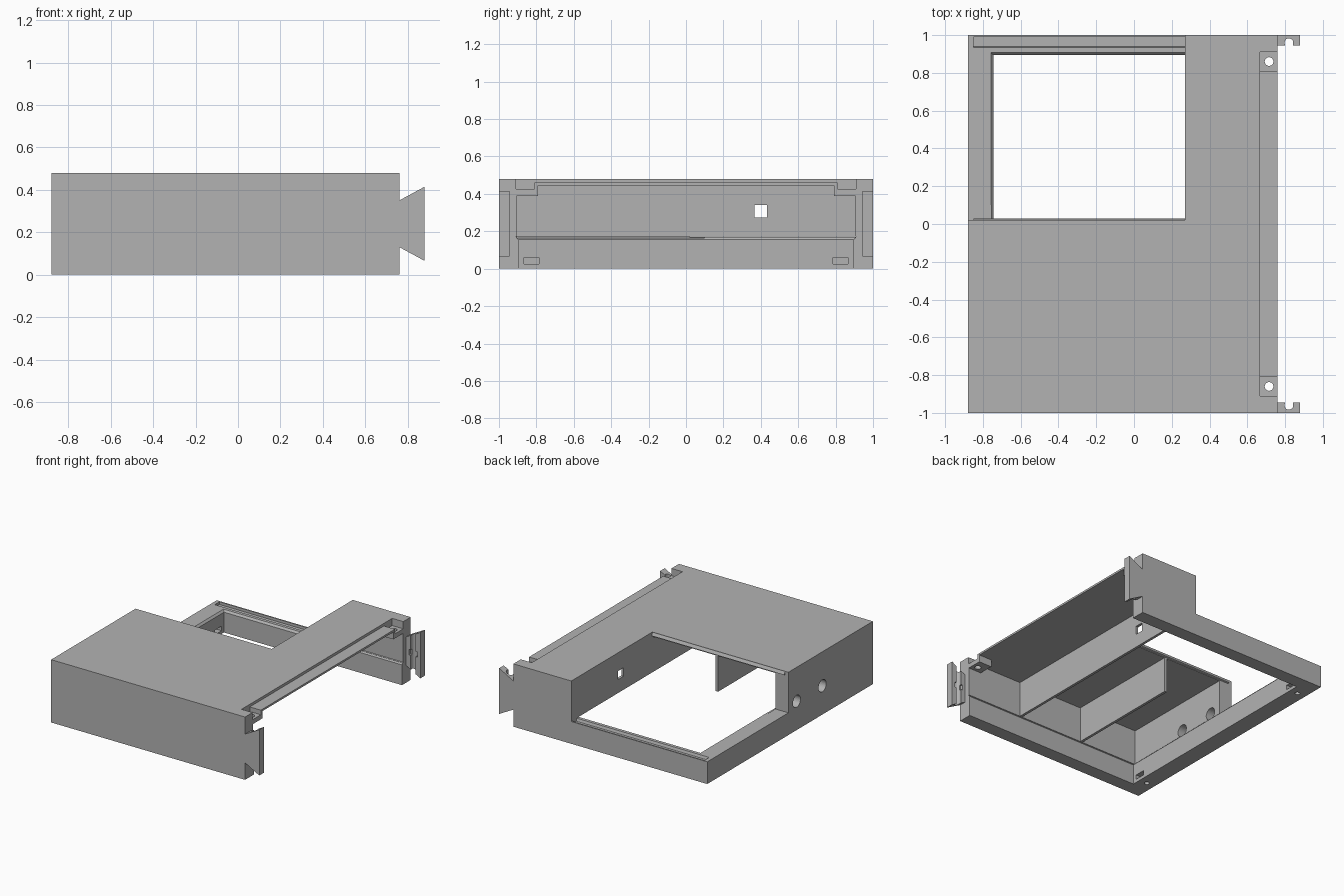
import bpy, bmesh
from mathutils import Vector

if "Cube" in bpy.data.objects:
    bpy.data.objects.remove(bpy.data.objects["Cube"], do_unlink=True)

grey = bpy.data.materials.new("plain_grey")
grey.use_nodes = True
grey.diffuse_color = (0.45, 0.45, 0.45, 1)
grey.node_tree.nodes["Principled BSDF"].inputs["Base Color"].default_value = (0.45, 0.45, 0.45, 1)


def make(name, bm):
    bmesh.ops.recalc_face_normals(bm, faces=bm.faces[:])
    mesh = bpy.data.meshes.new(name)
    bm.to_mesh(mesh)
    bm.free()
    mesh.materials.append(grey)
    ob = bpy.data.objects.new(name, mesh)
    bpy.context.scene.collection.objects.link(ob)
    return ob


def box(name, x0, x1, y0, y1, z0, z1):
    bm = bmesh.new()
    bmesh.ops.create_cube(bm, size=1)
    for v in bm.verts:
        v.co = Vector((x1 if v.co.x > 0 else x0, y1 if v.co.y > 0 else y0, z1 if v.co.z > 0 else z0))
    return make(name, bm)


def prism(name, points, direction):
    """Extrude a closed polygon of 3D points along a direction."""
    bm = bmesh.new()
    face = bm.faces.new([bm.verts.new(p) for p in points])
    new = bmesh.ops.extrude_face_region(bm, geom=[face])["geom"]
    bmesh.ops.translate(bm, vec=direction, verts=[g for g in new if isinstance(g, bmesh.types.BMVert)])
    return make(name, bm)


def rod(name, x, y, z, radius, depth, along_x=False):
    bm = bmesh.new()
    bmesh.ops.create_cone(bm, cap_ends=True, segments=32, radius1=radius, radius2=radius, depth=depth)
    for v in bm.verts:
        c = v.co.copy()
        v.co = Vector((c.z, c.y, -c.x) if along_x else c) + Vector((x, y, z))
    return make(name, bm)


def cut(target, cutters):
    """Subtract every cutter, bake the result and drop the cutters."""
    for c in cutters:
        c.hide_render = True
        mod = target.modifiers.new("cut", 'BOOLEAN')
        mod.operation = 'DIFFERENCE'
        mod.solver = 'EXACT'
        mod.object = c
    graph = bpy.context.evaluated_depsgraph_get()
    mesh = bpy.data.meshes.new_from_object(target.evaluated_get(graph))
    target.modifiers.clear()
    target.data = mesh
    for c in cutters:
        bpy.data.objects.remove(c, do_unlink=True)


body = box("enclosure_body", -0.88, 0.76, -1, 1, 0, 0.48)

# Open underside with a bevelled upper lip
bm = bmesh.new()
rings = []
for x, y, z in ((-0.745, 0.895, -0.1), (-0.745, 0.895, 0.155), (-0.76, 0.91, 0.172)):
    rings.append([bm.verts.new(p) for p in ((x, -y, z), (1, -y, z), (1, y, z), (x, y, z))])
for low, high in zip(rings, rings[1:]):
    for i in range(4):
        j = (i + 1) % 4
        bm.faces.new((low[i], low[j], high[j], high[i]))
bm.faces.new(rings[0])
bm.faces.new(rings[-1])
cuts = [make("underside_cutter", bm)]

# Chambers between the hanging partitions, and the lowered rear corner
for dims in ((0.29, 0.65, -0.905, 0.905, 0.165, 0.445),
             (0.6, 1, -0.79, 0.79, 0.165, 0.445),
             (0.6, 1, -0.905, 0.905, 0.165, 0.39),
             (-0.265, 0.27, -0.905, 0.1, 0.165, 0.445),
             (-0.77, -0.285, -0.905, 0.1, 0.165, 0.445),
             (-1, 0.27, 0.02, 1.1, 0.17, 1),
             # Recess along the top of the open side
             (0.667, 1, -0.81, 0.81, 0.46, 1),
             (0.667, 1, -0.91, -0.81, 0.425, 1),
             (0.667, 1, 0.81, 0.91, 0.425, 1),
             # Square cable opening in the long partition
             (0.2, 0.35, 0.367, 0.433, 0.275, 0.34)):
    cuts.append(box("chamber_cutter", *dims))

# Screw holes and rim slots
for s in (-1, 1):
    cuts.append(rod("screw_cutter", 0.715, s * 0.86, 0.45, 0.023, 0.3))
    cuts.append(rod("rim_hole_cutter", -0.81, s * 0.825, 0, 0.018, 0.08))
    a, b = sorted((s * 0.785, s * 0.865))
    cuts.append(box("rim_slot_cutter", -0.83, -0.7, a, b, 0.025, 0.06))

# Round sockets in the side wall
for y in (-0.08, -0.39):
    cuts.append(rod("socket_cutter", -0.825, y, 0.22, 0.046, 0.2, along_x=True))

# Sliding cover groove in the rear rim
cuts.append(prism("groove_cutter", [(-0.85, 0.93, 0.18), (-0.85, 0.94, 0.15),
                                    (-0.85, 0.99, 0.15), (-0.85, 0.99, 0.18)], (1.12, 0, 0)))
cut(body, cuts)

# Sliding cover tongue under the edge of the top
prism("cover_tongue", [(-0.85, 0.02, 0.475), (-0.85, 0.03, 0.455), (-0.85, 0.02, 0.45)], (1.12, 0, 0))

# Flared mounting ears
for s, label in ((-1, "front"), (1, "rear")):
    ear = prism(label + "_mounting_ear", [(0.76, s * 0.945, 0.13), (0.88, s * 0.945, 0.065),
                                          (0.88, s * 0.945, 0.415), (0.76, s * 0.945, 0.35)],
                (0, s * 0.055, 0))
    a, b = sorted((s * 0.9, s * 0.96))
    c, d = sorted((s * 0.9, s * 0.965))
    cut(ear, [rod("ear_hole_cutter", 0.82, s * 0.96, 0.24, 0.023, 0.6),
              box("ear_notch_cutter", 0.799, 0.841, a, b, 0, 0.5),
              box("nut_slot_cutter", 0.785, 0.855, c, d, 0.22, 0.26)])
